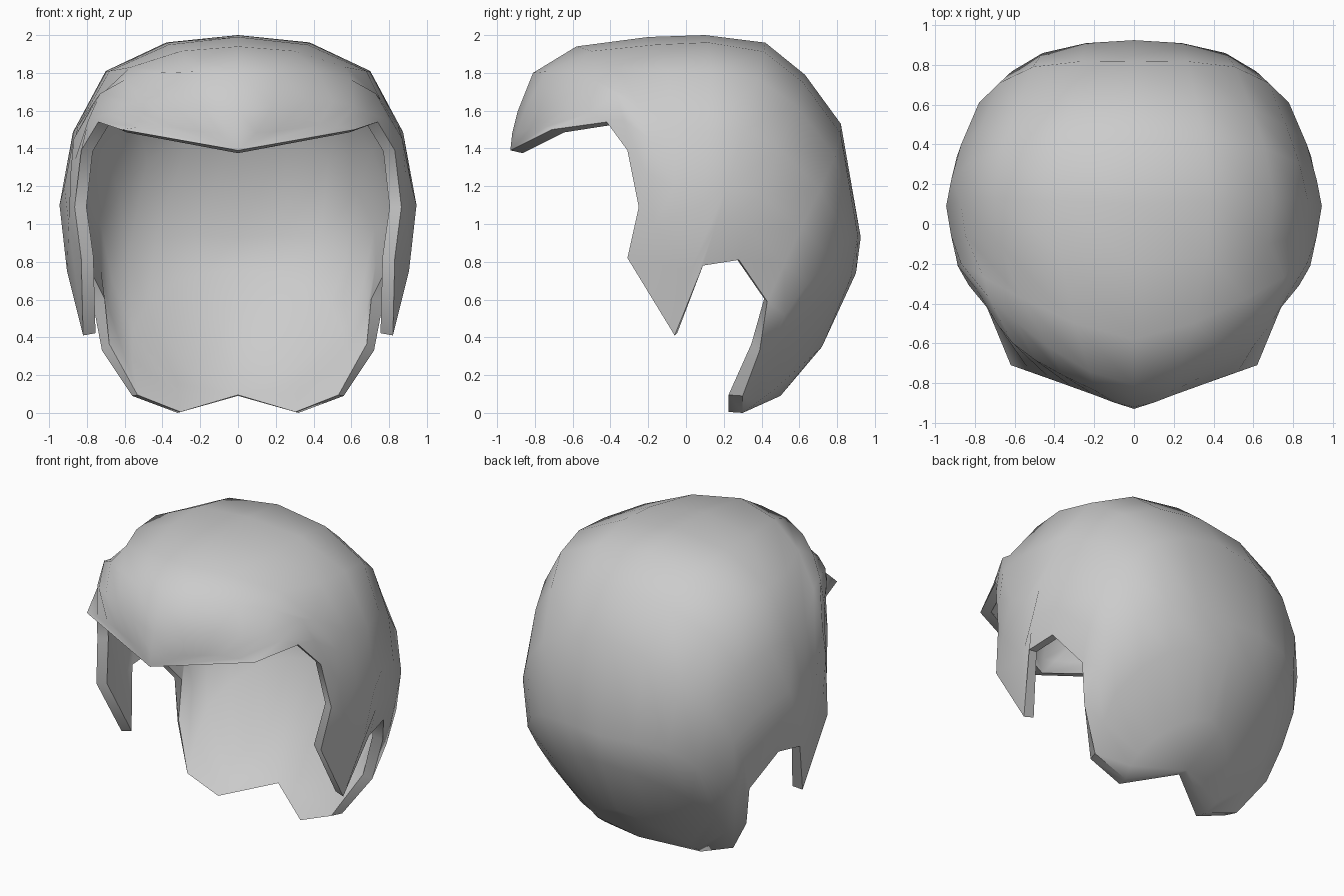
import bpy, bmesh
from mathutils import Vector

if "Cube" in bpy.data.objects:
    bpy.data.objects.remove(bpy.data.objects["Cube"])

THICK = 0.068
STEPS = 2   # faces between neighbouring guide points

# Right half guide lines, ordered from the brow tip round the ear to the nape
rim = [(0, -.93, 1.39), (.62, -.71, 1.50), (.74, -.42, 1.54), (.83, -.31, 1.39),
       (.865, -.25, 1.09), (.83, -.31, .82), (.82, -.06, .41), (.905, .09, .78),
       (.88, .28, .81), (.77, .43, .59), (.72, .39, .33), (.56, .30, .09),
       (.32, .30, 0), (0, .50, .09)]
side = [(.42, -.78, 1.52), (.61, -.60, 1.63), (.73, -.37, 1.69), (.87, -.20, 1.45),
        (.92, -.06, 1.20), (.945, .09, 1.10), (.92, .22, 1.20), (.87, .40, 1.15),
        (.78, .61, .98), (.715, .65, .69), (.59, .53, .40), (.34, .45, .11)]
upper = [(.20, -.86, 1.49), (.36, -.76, 1.65), (.43, -.62, 1.80), (.57, -.37, 1.83),
         (.68, -.10, 1.81), (.70, .13, 1.81), (.66, .38, 1.77), (.59, .58, 1.63),
         (.51, .79, 1.36), (.46, .86, .92), (.38, .80, .65), (.21, .62, .26)]
crown = [(-.92, 1.48), (-.89, 1.60), (-.81, 1.80), (-.58, 1.94), (-.20, 1.99), (.10, 2.0),
         (.42, 1.96), (.63, 1.79), (.82, 1.53), (.925, .93), (.90, .74), (.72, .35)]


def flip(p):
    return Vector((-p.x, p.y, p.z))


def spline(p0, p1, p2, p3, t):
    return 0.5 * (2 * p1 + (p2 - p0) * t + (2 * p0 - 5 * p1 + 4 * p2 - p3) * t * t
                  + (3 * p1 - p0 - 3 * p2 + p3) * t ** 3)


def rib(r, s, u, c):
    """Smooth rib from the right rim over the midline to the left rim."""
    r, s, u, c = Vector(r), Vector(s), Vector(u), Vector((0, *c))
    g = [2 * r - s, r, s, u, c, flip(u)]
    half = [spline(*g[i:i + 4], k / STEPS) for i in range(3) for k in range(STEPS)]
    return half + [c] + [flip(p) for p in reversed(half)]


# Outer skin: ribs joined by faces, closing to a point at brow and nape
n = 6 * STEPS + 1
ribs = [[Vector(rim[0])] * n]
ribs += [rib(*g) for g in zip(rim[1:-1], side, upper, crown)]
ribs += [[Vector(rim[-1])] * n]

bm = bmesh.new()
grid = [[bm.verts.new(p) for p in row] for row in ribs]
for a, b in zip(grid, grid[1:]):
    for j in range(n - 1):
        bm.faces.new((a[j], b[j], b[j + 1], a[j + 1]))
bmesh.ops.remove_doubles(bm, verts=bm.verts[:], dist=0.0005)
bm.normal_update()
top = max(bm.faces, key=lambda f: f.calc_center_median().z)
if top.normal.z < 0:
    bmesh.ops.reverse_faces(bm, faces=bm.faces[:])
bm.verts.index_update()
edge_ids = [v.index for v in bm.verts if v.is_boundary]
edge_pos = [v.co.copy() for v in bm.verts if v.is_boundary]

mesh = bpy.data.meshes.new("helmet_shell")
bm.to_mesh(mesh)
bm.free()
shell = bpy.data.objects.new("helmet_shell", mesh)
bpy.context.collection.objects.link(shell)

# Wall thickness, grown inwards
mod = shell.modifiers.new("wall", 'SOLIDIFY')
mod.thickness = THICK
mod.offset = -1
bpy.context.view_layer.objects.active = shell
shell.select_set(True)
outer_count = len(mesh.vertices)
bpy.ops.object.modifier_apply(modifier=mod.name)

# Brow and nape lips: inner edge runs level instead of along the normal
inner = [v for v in shell.data.vertices if v.index >= outer_count]
for i, p in zip(edge_ids, edge_pos):
    if p.z < 0.2:
        shift = Vector((-0.05 * p.x, -0.075, 0.005))
    elif p.y < -0.5:
        shift = Vector((-0.05 * p.x, 0.065, -0.015))
    else:
        continue
    near = min(inner, key=lambda v: (v.co - p).length)
    near.co = p + shift

bpy.ops.object.shade_smooth_by_angle(angle=0.87)
